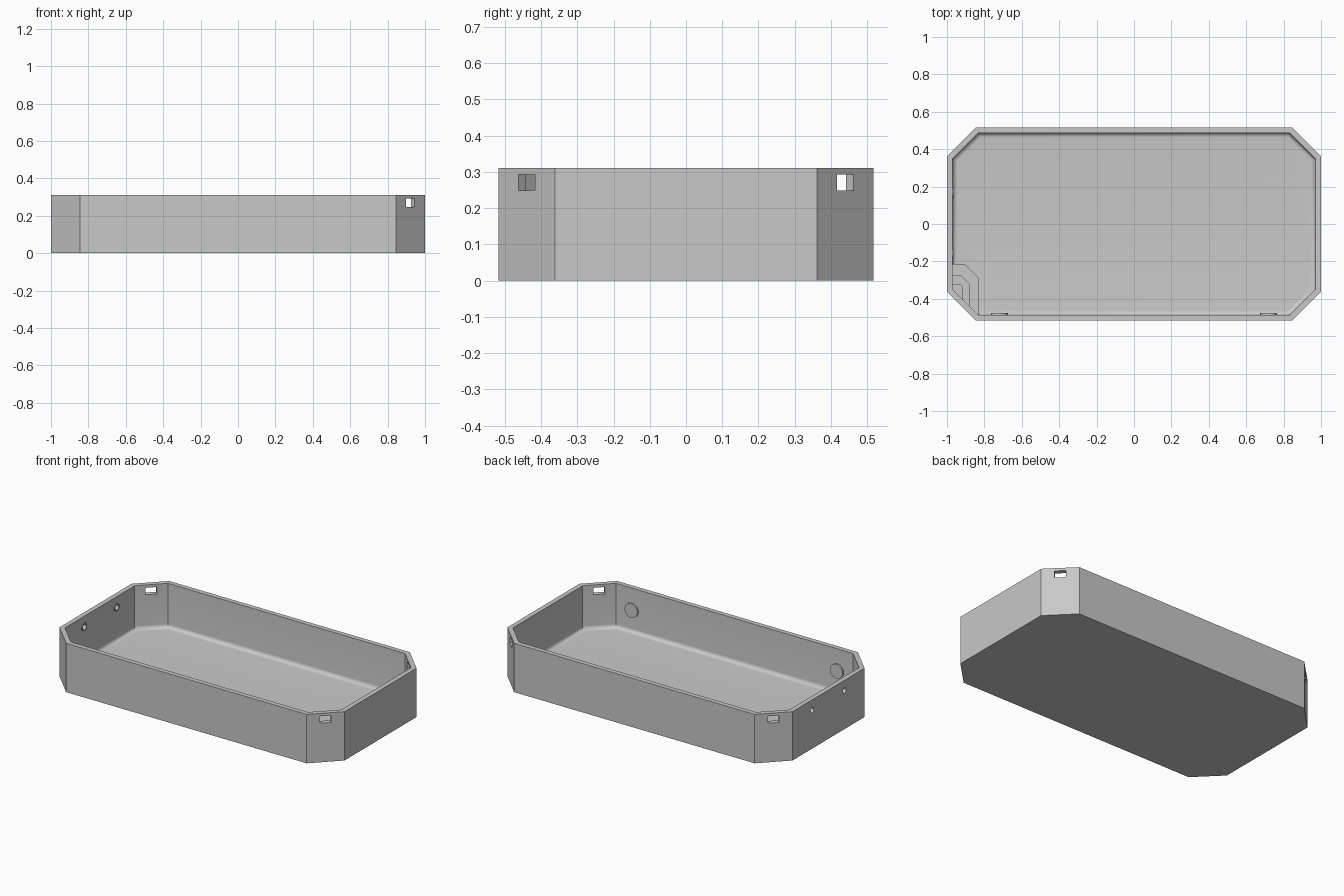
import bpy, bmesh, math
from mathutils import Matrix, Vector

if "Cube" in bpy.data.objects:
    bpy.data.objects.remove(bpy.data.objects["Cube"])

HX, HY, HEIGHT, CUT = 1.0, 0.517, 0.31, 0.156
WALL, FLOOR, FILLET = 0.03, 0.03, 0.025

grey = bpy.data.materials.new("plain grey")
grey.use_nodes = True
colour = (0.58, 0.58, 0.58, 1)
grey.diffuse_color = colour
grey.node_tree.nodes["Principled BSDF"].inputs["Base Color"].default_value = colour


def make_object(name, bm):
    bmesh.ops.recalc_face_normals(bm, faces=bm.faces)
    mesh = bpy.data.meshes.new(name)
    bm.to_mesh(mesh)
    bm.free()
    mesh.materials.append(grey)
    obj = bpy.data.objects.new(name, mesh)
    bpy.context.collection.objects.link(obj)
    return obj


def activate(obj):
    bpy.ops.object.select_all(action="DESELECT")
    obj.select_set(True)
    bpy.context.view_layer.objects.active = obj


def loft(name, rings):
    """Skin a stack of equal-length point rings and cap both ends."""
    bm = bmesh.new()
    loops = [[bm.verts.new(p) for p in ring] for ring in rings]
    for a, b in zip(loops, loops[1:]):
        for i in range(len(a)):
            j = (i + 1) % len(a)
            bm.faces.new((a[i], a[j], b[j], b[i]))
    bm.faces.new(loops[0])
    bm.faces.new(loops[-1])
    return make_object(name, bm)


def octagon(inset, z):
    """Rectangle with cut corners, offset inwards evenly."""
    x, y = HX - inset, HY - inset
    c = CUT - inset * (2 - math.sqrt(2))
    return [(x, c - y, z), (x, y - c, z), (x - c, y, z), (c - x, y, z),
            (-x, y - c, z), (-x, c - y, z), (c - x, -y, z), (x - c, -y, z)]


def cylinder(name, radius, depth, axis, centre):
    bm = bmesh.new()
    turn = Vector((0, 0, 1)).rotation_difference(Vector(axis)).to_matrix().to_4x4()
    bmesh.ops.create_cone(bm, cap_ends=True, segments=32, radius1=radius, radius2=radius,
                          depth=depth, matrix=Matrix.Translation(centre) @ turn)
    return make_object(name, bm)


def cut(target, cutter):
    activate(target)
    mod = target.modifiers.new("cut", "BOOLEAN")
    mod.operation, mod.solver, mod.object = "DIFFERENCE", "EXACT", cutter
    bpy.ops.object.modifier_apply(modifier=mod.name)


def discard(obj):
    bpy.data.objects.remove(obj)


# Open tray with a rounded joint between walls and floor
rings = [octagon(0, 0), octagon(0, HEIGHT), octagon(WALL, HEIGHT)]
for i in range(9):
    a = i / 8 * math.pi / 2
    rings.append(octagon(WALL + FILLET * (1 - math.cos(a)), FLOOR + FILLET * (1 - math.sin(a))))
tray = loft("tray", rings)

# Slots through three of the cut corners
for sx, sy in ((1, 1), (1, -1), (-1, 1)):
    bm = bmesh.new()
    place = (Matrix.Translation((sx * (HX - CUT / 2), sy * (HY - CUT / 2), 0.27))
             @ Matrix.Rotation(math.atan2(sy, sx), 4, "Z")
             @ Matrix.Diagonal((0.15, 0.065, 0.044, 1)))
    bmesh.ops.create_cube(bm, size=1, matrix=place)
    cutter = make_object("slot_cutter", bm)
    cut(tray, cutter)
    discard(cutter)

# Round holes through the right wall, each with a small collar inside
smooth_parts = [tray]
for side, y in (("back", 0.165), ("front", -0.16)):
    collar = cylinder(side + "_hole_collar", 0.025, 0.015, (1, 0, 0), (0.0005 - 0.972, y, 0.245))
    drill = cylinder("drill", 0.017, 0.2, (1, 0, 0), (-HX, y, 0.245))
    cut(tray, drill)
    cut(collar, drill)
    discard(drill)
    smooth_parts.append(collar)

# Round pads on the inside of the front wall
for side, x in (("left", 0.72), ("right", -0.72)):
    smooth_parts.append(cylinder(side + "_pad", 0.045, 0.02, (0, 1, 0), (x, -HY + WALL, 0.17)))

# Stepped block filling the remaining corner
steps = (("lower", -0.83, -0.215, 0.075, 0.06), ("middle", -0.88, -0.275, 0.045, 0.09),
         ("upper", -0.915, -0.32, 0.016, 0.12))
for label, x, y, bevel, top in steps:
    back = -0.985
    outline = [(back, y), (x - bevel, y), (x, y - bevel), (x, -1.339 - x), (back, -1.339 - back)]
    loft(label + "_corner_step", [[(px, py, z) for px, py in outline] for z in (0.015, top)])

for part in smooth_parts:
    activate(part)
    bpy.ops.object.shade_smooth_by_angle(angle=math.radians(30))
